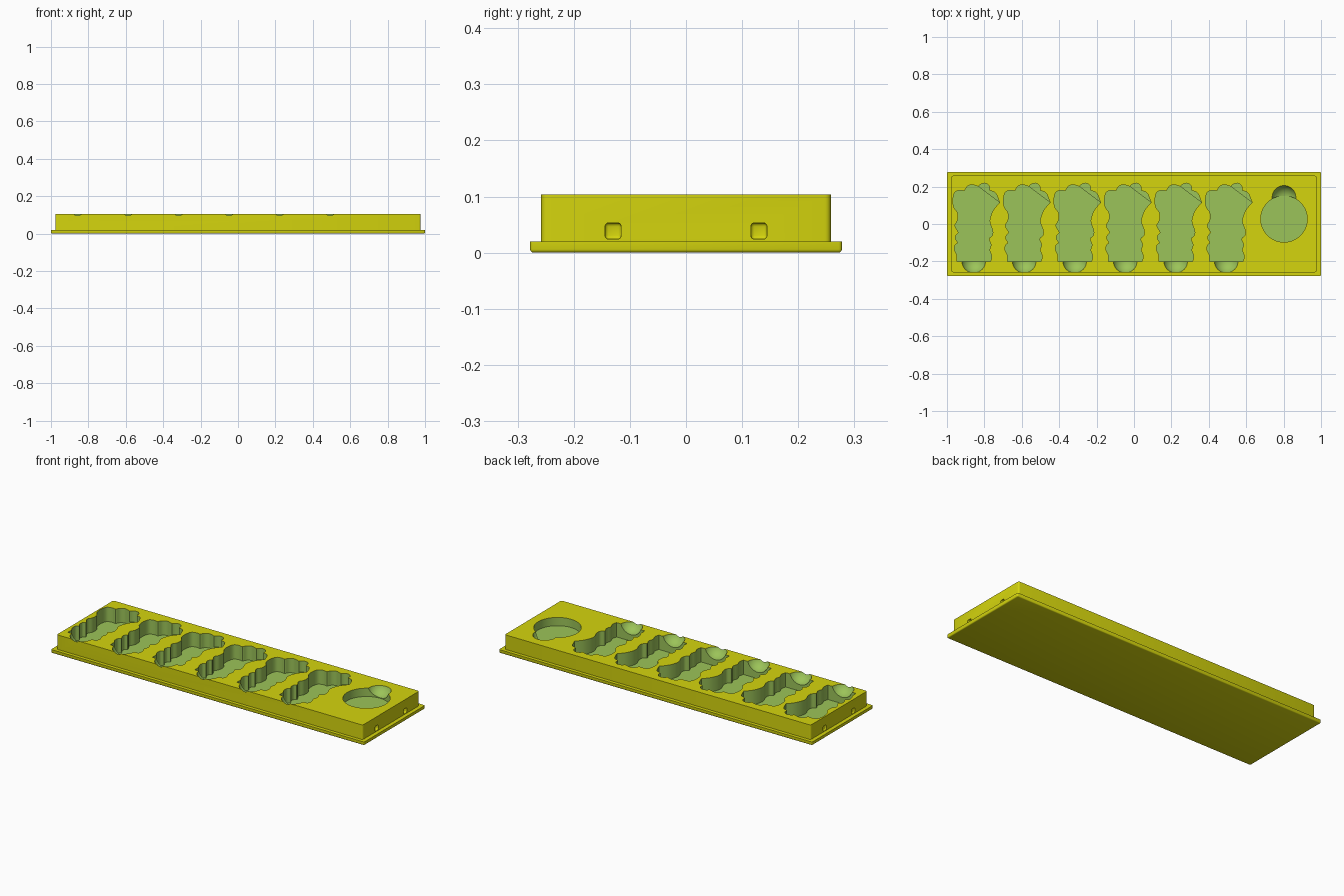
import bpy
import bmesh
import math
from mathutils import Vector, Matrix

cube = bpy.data.objects.get("Cube")
if cube:
    bpy.data.objects.remove(cube, do_unlink=True)

TOP = 0.104          # top of the tray
HALF_X, HALF_Y = 0.977, 0.258
FLOOR = 0.021        # floor of the figure pockets


def make_material(name, rgb):
    mat = bpy.data.materials.new(name)
    mat.use_nodes = True
    mat.diffuse_color = (*rgb, 1)
    mat.node_tree.nodes["Principled BSDF"].inputs["Base Color"].default_value = (*rgb, 1)
    return mat


YELLOW = make_material("tray yellow", (0.66, 0.66, 0.004))
GREEN = make_material("pocket green", (0.33, 0.55, 0.1))


def make_object(name, bm, slot=0):
    bmesh.ops.recalc_face_normals(bm, faces=bm.faces)
    for face in bm.faces:
        face.material_index = slot
    mesh = bpy.data.meshes.new(name)
    bm.to_mesh(mesh)
    bm.free()
    mesh.materials.append(YELLOW)
    mesh.materials.append(GREEN)
    obj = bpy.data.objects.new(name, mesh)
    bpy.context.collection.objects.link(obj)
    return obj


def box(name, half, low, high, radius, keep, centre=(0, 0), segments=3):
    """Box whose edges are rounded where keep(edge) is true."""
    bm = bmesh.new()
    bmesh.ops.create_cube(bm, size=2)
    for v in bm.verts:
        v.co = Vector((centre[0] + v.co.x * half[0], centre[1] + v.co.y * half[1],
                       high if v.co.z > 0 else low))
    edges = [e for e in bm.edges if keep(e)]
    bmesh.ops.bevel(bm, geom=edges, offset=radius, segments=segments,
                    profile=0.5, affect='EDGES')
    return make_object(name, bm)


def prism(name, points, low):
    """Pocket cutter: an outline pulled from its floor to above the tray."""
    bm = bmesh.new()
    face = bm.faces.new([bm.verts.new((x, y, low)) for x, y in points])
    out = bmesh.ops.extrude_face_region(bm, geom=[face])
    for v in out["geom"]:
        if isinstance(v, bmesh.types.BMVert):
            v.co.z = TOP + 0.05
    return make_object(name, bm, 1)


def ball(name, x, y):
    bm = bmesh.new()
    bmesh.ops.create_uvsphere(bm, u_segments=40, v_segments=24, radius=0.067,
                              matrix=Matrix.Translation((x, y, TOP + 0.021)))
    return make_object(name, bm, 1)


def spline(points, steps=4):
    """Smooth open curve through the points."""
    pts = [Vector(p) for p in points]
    pts = [pts[0]] + pts + [pts[-1]]
    curve = []
    for a, b, c, d in zip(pts, pts[1:], pts[2:], pts[3:]):
        for i in range(steps):
            t = i / steps
            curve.append(b + (c - a) * (t / 2)
                         + (2 * a - 5 * b + 4 * c - d) * (t * t / 2)
                         + (3 * b - a - 3 * c + d) * (t ** 3 / 2))
    return curve + [pts[-1]]


def cut(target, cutter):
    mod = target.modifiers.new("cut", 'BOOLEAN')
    mod.operation = 'DIFFERENCE'
    mod.solver = 'EXACT'
    mod.object = cutter
    bpy.context.view_layer.objects.active = target
    bpy.ops.object.modifier_apply(modifier=mod.name)
    bpy.data.objects.remove(cutter, do_unlink=True)


def is_upright(edge):
    a, b = edge.verts
    return abs(a.co.z - b.co.z) > 0.001


# Base flange with rounded underside, and the tray block standing on it
flange = box("base_flange", (1, 0.278), 0, 0.02, 0.006,
             lambda e: min(v.co.z for v in e.verts) < 0.01)
tray = box("tray_block", (HALF_X, HALF_Y), 0.01, TOP, 0.01, is_upright)

# Figure outline: scalloped left side, scalloped right side, bump at the shoulder
LEFT = [(-.09, -.2), (-.09, -.165), (-.102, -.14), (-.1, -.115), (-.086, -.1),
        (-.097, -.08), (-.095, -.06), (-.082, -.045), (-.1, -.01), (-.086, .02),
        (-.086, .06), (-.106, .09), (-.111, .13), (-.1, .17), (-.07, .18),
        (-.05, .178), (-.035, .2), (-.01, .21), (.025, .2)]
RIGHT = [(.138, .115), (.105, .075), (.087, .03), (.088, 0), (.1, -.03),
         (.1, -.06), (.081, -.08), (.092, -.11), (.085, -.14), (.096, -.17),
         (.09, -.2)]
BUMP = [(.025, .2), (.04, .214), (.065, .217), (.084, .2), (.085, .18),
        (.112, .17), (.125, .15), (.138, .115)]
body = spline(LEFT) + spline(RIGHT)
shoulder = spline(BUMP) + [Vector((.06, .12))]

# Six figure pockets, each with a finger notch at the front
for i in range(6):
    x = -0.857 + 0.27 * i
    cut(tray, prism("figure_cutter", [(x + p.x, p.y) for p in body], FLOOR))
    cut(tray, prism("shoulder_cutter", [(x + p.x, p.y) for p in shoulder], 0.04))
    cut(tray, ball("notch_cutter", x, -0.198))

# Round pocket with its finger notch at the back
ring = [(0.802 + 0.124 * math.cos(a), 0.027 + 0.124 * math.sin(a))
        for a in (math.tau * i / 64 for i in range(64))]
cut(tray, prism("round_cutter", ring, 0.056))
cut(tray, ball("notch_cutter", 0.802, 0.142))

# Small rounded sockets in both ends
for side, depth in ((1, 0.0145), (-1, 0.007)):
    for y in (-0.13, 0.13):
        cut(tray, box("socket_cutter", (depth, 0.0145), 0.024, 0.053, 0.0065,
                      lambda e: True, (side * HALF_X, y)))

# Smooth rounded walls, crisp edges
for obj in (flange, tray):
    bpy.ops.object.select_all(action='DESELECT')
    obj.select_set(True)
    bpy.context.view_layer.objects.active = obj
    bpy.ops.object.shade_smooth_by_angle(angle=math.radians(32))
